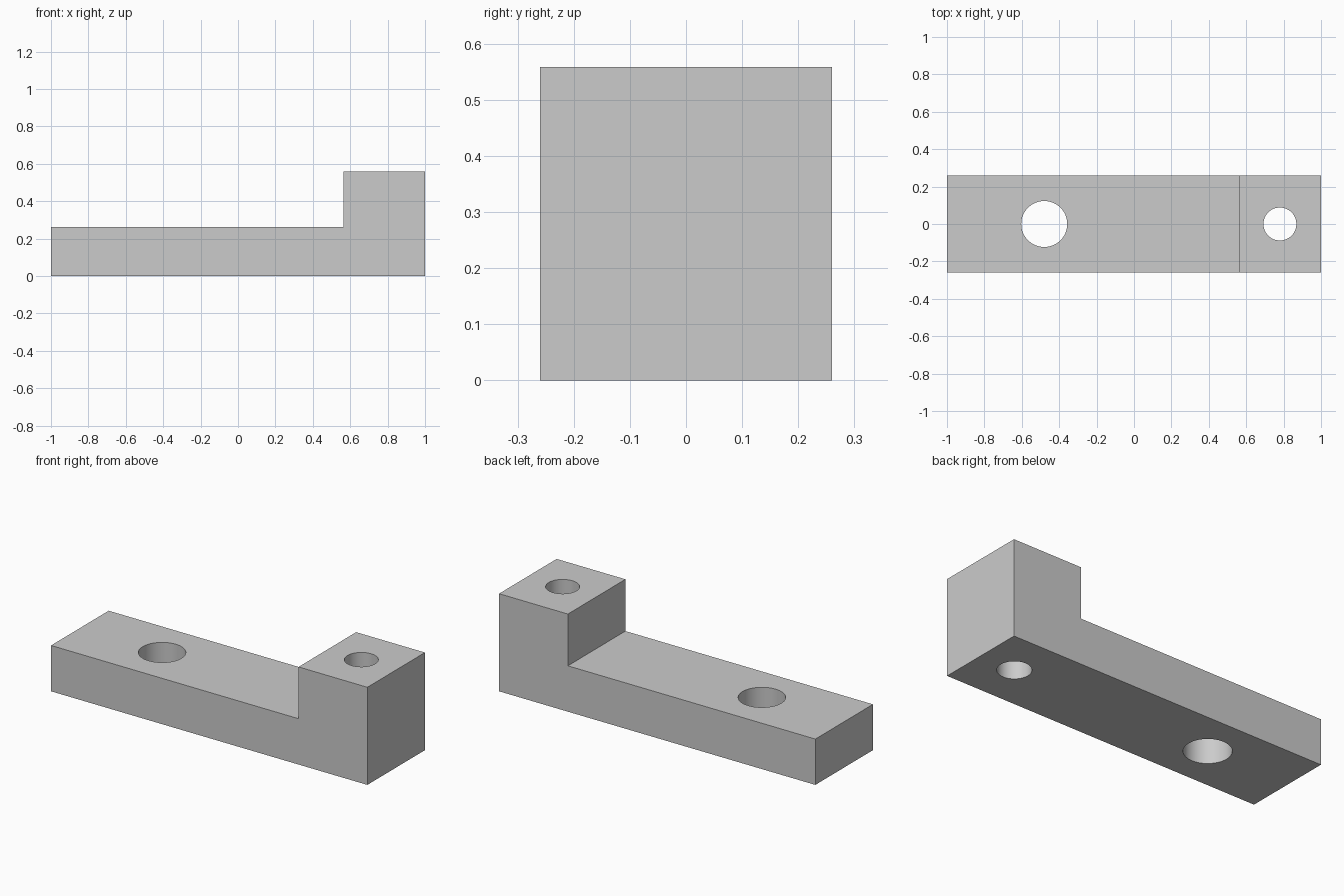
import bpy
import bmesh

cube = bpy.data.objects.get("Cube")
if cube:
    bpy.data.objects.remove(cube, do_unlink=True)

# Single matte grey
grey = bpy.data.materials.new("light_grey")
grey.use_nodes = True
colour = (0.6, 0.6, 0.6, 1)
grey.diffuse_color = colour
grey.node_tree.nodes["Principled BSDF"].inputs["Base Color"].default_value = colour

HALF_WIDTH = 0.26

# Stepped side profile extruded across the width
profile = [(-1, 0), (1, 0), (1, 0.558), (0.565, 0.558), (0.565, 0.262), (-1, 0.262)]
bm = bmesh.new()
face = bm.faces.new([bm.verts.new((x, -HALF_WIDTH, z)) for x, z in profile])
extruded = bmesh.ops.extrude_face_region(bm, geom=[face])
moved = [v for v in extruded["geom"] if isinstance(v, bmesh.types.BMVert)]
bmesh.ops.translate(bm, verts=moved, vec=(0, 2 * HALF_WIDTH, 0))
bmesh.ops.recalc_face_normals(bm, faces=bm.faces)
mesh = bpy.data.meshes.new("stepped_bracket")
bm.to_mesh(mesh)
bm.free()
mesh.materials.append(grey)
bracket = bpy.data.objects.new("stepped_bracket", mesh)
bpy.context.collection.objects.link(bracket)


def drill(name, x, radius):
    """Cut a vertical through hole in the bracket."""
    bpy.ops.mesh.primitive_cylinder_add(vertices=64, radius=radius, depth=2, location=(x, 0, 0.3))
    cutter = bpy.context.object
    cutter.name = name
    cutter.data.materials.append(grey)
    cutter.hide_render = True
    bpy.context.view_layer.objects.active = bracket
    mod = bracket.modifiers.new(name, 'BOOLEAN')
    mod.operation = 'DIFFERENCE'
    mod.solver = 'EXACT'
    mod.object = cutter
    bpy.ops.object.modifier_apply(modifier=mod.name)
    bpy.data.objects.remove(cutter, do_unlink=True)


# Large hole in the arm, small hole in the raised block
drill("arm_hole", -0.48, 0.123)
drill("block_hole", 0.78, 0.088)

# Smooth bores, crisp edges
bpy.ops.object.select_all(action='DESELECT')
bracket.select_set(True)
bpy.context.view_layer.objects.active = bracket
bpy.ops.object.shade_smooth_by_angle(angle=0.5)
